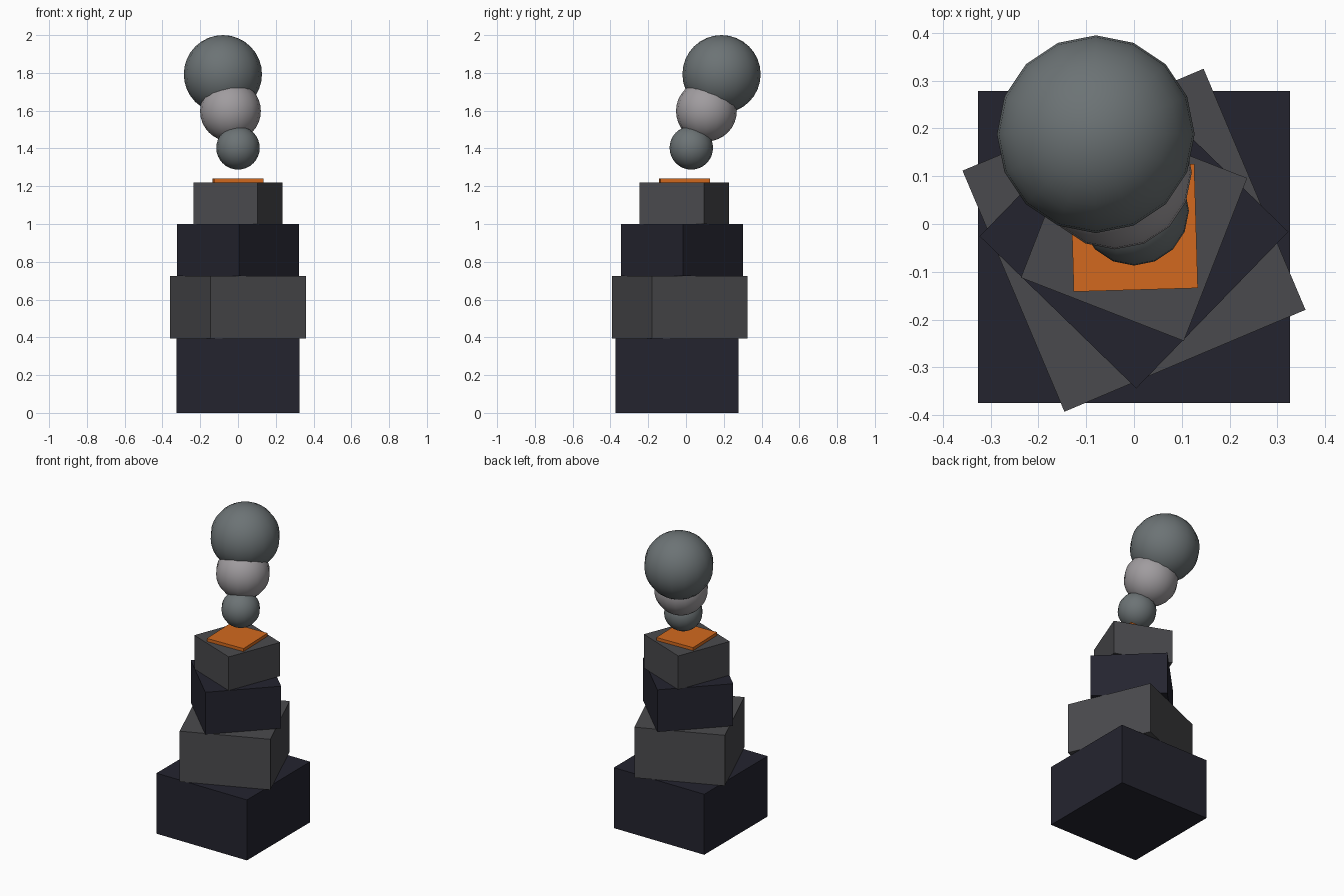
import bpy
import math

if "Cube" in bpy.data.objects:
    bpy.data.objects.remove(bpy.data.objects["Cube"])


def material(name, hex_colour):
    # sRGB hex to a linear flat colour
    rgb = [int(hex_colour[i:i + 2], 16) / 255 for i in (0, 2, 4)]
    lin = [c / 12.92 if c <= 0.04045 else ((c + 0.055) / 1.055) ** 2.4 for c in rgb]
    m = bpy.data.materials.new(name)
    m.diffuse_color = (*lin, 1)
    m.use_nodes = True
    m.node_tree.nodes["Principled BSDF"].inputs["Base Color"].default_value = m.diffuse_color
    return m


NAVY = material("dark navy", "24242F")
CHARCOAL = material("charcoal grey", "4A4A4D")
ORANGE = material("burnt orange", "D2691E")
SLATE = material("slate grey", "6C7375")
PALE = material("pale grey", "A09C9F")


def block(name, side, y, z0, z1, turn, mat):
    bpy.ops.mesh.primitive_cube_add(size=1, location=(0, y, (z0 + z1) / 2),
                                    rotation=(0, 0, turn))
    ob = bpy.context.object
    ob.name = name
    ob.scale = (side, side, z1 - z0)
    ob.data.materials.append(mat)


def puff(name, radius, centre, mat):
    bpy.ops.mesh.primitive_uv_sphere_add(segments=16, ring_count=16,
                                         radius=radius, location=centre)
    ob = bpy.context.object
    ob.name = name
    ob.data.materials.append(mat)
    bpy.ops.object.shade_smooth()


# Twisting stack of tiers, each turned 0.4 rad further and set slightly back
block("base_tier", 0.653, -0.048, 0.0, 0.395, 0.0, NAVY)
block("second_tier", 0.548, -0.034, 0.395, 0.725, 0.4, CHARCOAL)
block("third_tier", 0.457, -0.021, 0.725, 1.0, 0.8, NAVY)
block("top_tier", 0.366, -0.008, 1.0, 1.22, 1.2, CHARCOAL)

# Glowing vent plate on the top tier
block("vent_plate", 0.26, -0.008, 1.22, 1.24, 1.6, ORANGE)

# Smoke puffs growing and drifting up, back and left
puff("lower_smoke_puff", 0.115, (0, 0.028, 1.403), SLATE)
puff("middle_smoke_puff", 0.161, (-0.04, 0.108, 1.598), PALE)
puff("upper_smoke_puff", 0.207, (-0.08, 0.188, 1.793), SLATE)
